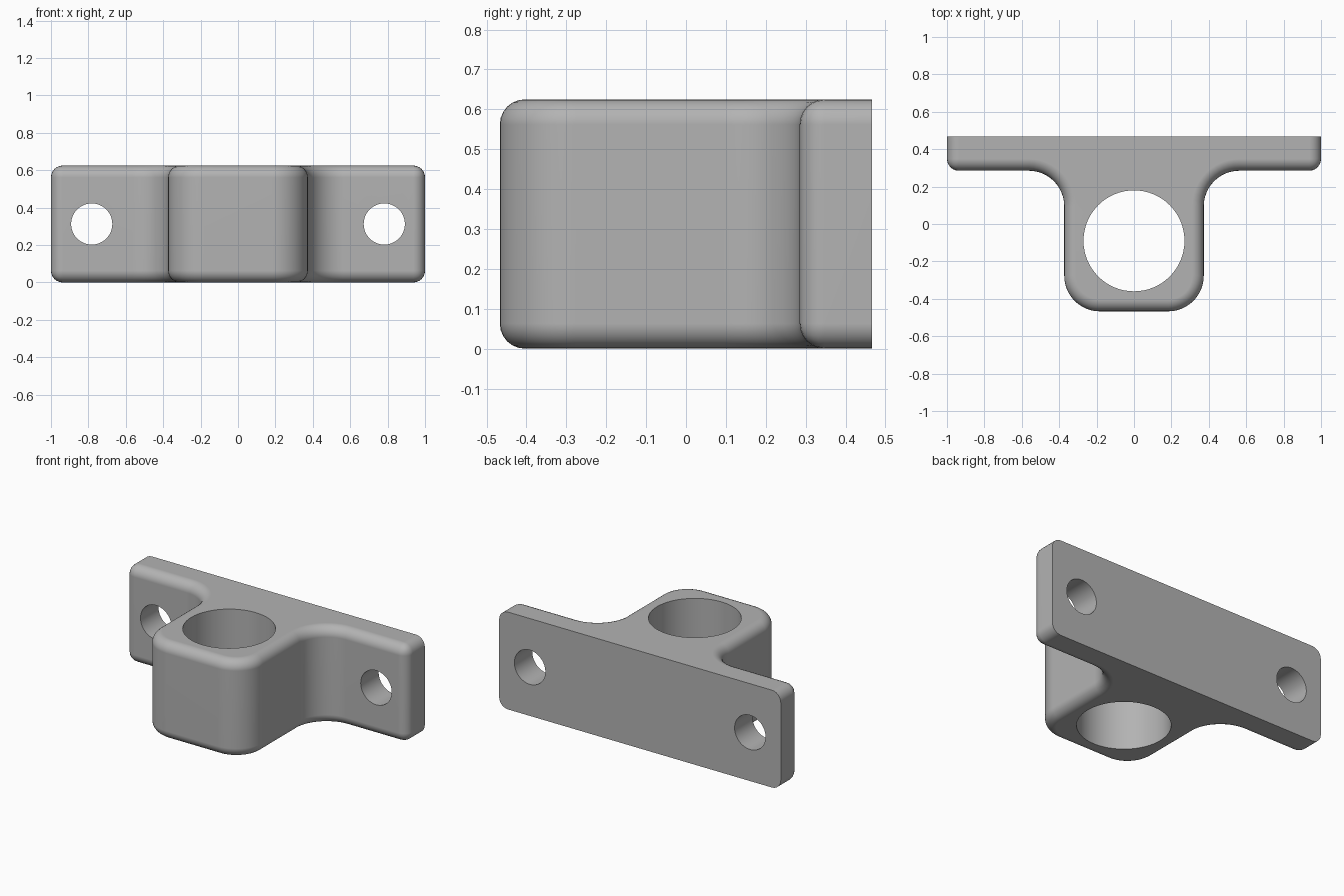
import bpy
import bmesh
from math import pi, cos, sin, radians

default = bpy.data.objects.get("Cube")
if default:
    bpy.data.objects.remove(default, do_unlink=True)

HEIGHT = 0.625
BACK, FLANGE_FRONT, BOSS_FRONT = 0.467, 0.285, -0.467
BOSS_HALF, CORNER, EDGE_ROUND = 0.373, 0.19, 0.063

grey = bpy.data.materials.new("grey metal")
grey.use_nodes = True
colour = (0.45, 0.45, 0.45, 1)
grey.diffuse_color = colour
grey.node_tree.nodes["Principled BSDF"].inputs["Base Color"].default_value = colour


def arc(cx, cy, start, end, steps=12):
    """Points on a corner arc, angles in degrees."""
    angles = [radians(start + (end - start) * i / steps) for i in range(steps + 1)]
    return [(cx + CORNER * cos(a), cy + CORNER * sin(a)) for a in angles]


def cutter(name, location, radius, rotation=(0, 0, 0)):
    bpy.ops.mesh.primitive_cylinder_add(vertices=64, radius=radius, depth=2,
                                        location=location, rotation=rotation)
    ob = bpy.context.object
    ob.name = name
    ob.hide_render = True
    ob.data.materials.append(grey)
    return ob


# T-shaped plan: right half from front to back, then mirrored
half = arc(BOSS_HALF - CORNER, BOSS_FRONT + CORNER, -90, 0)
half += arc(BOSS_HALF + CORNER, FLANGE_FRONT - CORNER, 180, 90)
half += [(1, FLANGE_FRONT), (1, BACK)]
outline = half + [(-x, y) for x, y in reversed(half)]

bm = bmesh.new()
base = bm.faces.new([bm.verts.new((x, y, 0)) for x, y in outline])
top = bmesh.ops.extrude_face_region(bm, geom=[base], use_keep_orig=True)["geom"]
bmesh.ops.translate(bm, vec=(0, 0, HEIGHT),
                    verts=[v for v in top if isinstance(v, bmesh.types.BMVert)])
bmesh.ops.recalc_face_normals(bm, faces=bm.faces)


# Round the rims and the flange's front corners; the mounting face stays sharp
def is_rounded(edge):
    a, b = (v.co for v in edge.verts)
    if a.y > BACK - 0.001 and b.y > BACK - 0.001:
        return False
    upright = abs(a.z - b.z) > 0.1
    return not upright or abs(a.x) > 0.99


bmesh.ops.bevel(bm, geom=[e for e in bm.edges if is_rounded(e)], offset=EDGE_ROUND,
                offset_type='OFFSET', segments=6, profile=0.5, affect='EDGES',
                clamp_overlap=False)
mesh = bpy.data.meshes.new("mounting_bracket")
bm.to_mesh(mesh)
bm.free()
mesh.materials.append(grey)
bracket = bpy.data.objects.new("mounting_bracket", mesh)
bpy.context.collection.objects.link(bracket)

# Vertical bore and two screw holes
cutters = [cutter("bore_cutter", (0, -0.09, HEIGHT / 2), 0.27)]
for side, name in ((1, "left"), (-1, "right")):
    cutters.append(cutter(name + "_screw_hole_cutter", (side * 0.782, 0.3, HEIGHT / 2),
                          0.11, (pi / 2, 0, 0)))

bpy.ops.object.select_all(action='DESELECT')
bracket.select_set(True)
bpy.context.view_layer.objects.active = bracket
for ob in cutters:
    cut = bracket.modifiers.new(ob.name, 'BOOLEAN')
    cut.operation = 'DIFFERENCE'
    cut.solver = 'EXACT'
    cut.object = ob
    bpy.ops.object.modifier_apply(modifier=cut.name)
for ob in cutters:
    bpy.data.objects.remove(ob, do_unlink=True)

# Smooth rounds with clean flat faces
bpy.ops.object.shade_smooth_by_angle(angle=radians(35))
weighted = bracket.modifiers.new("flat_face_normals", 'WEIGHTED_NORMAL')
weighted.keep_sharp = True
